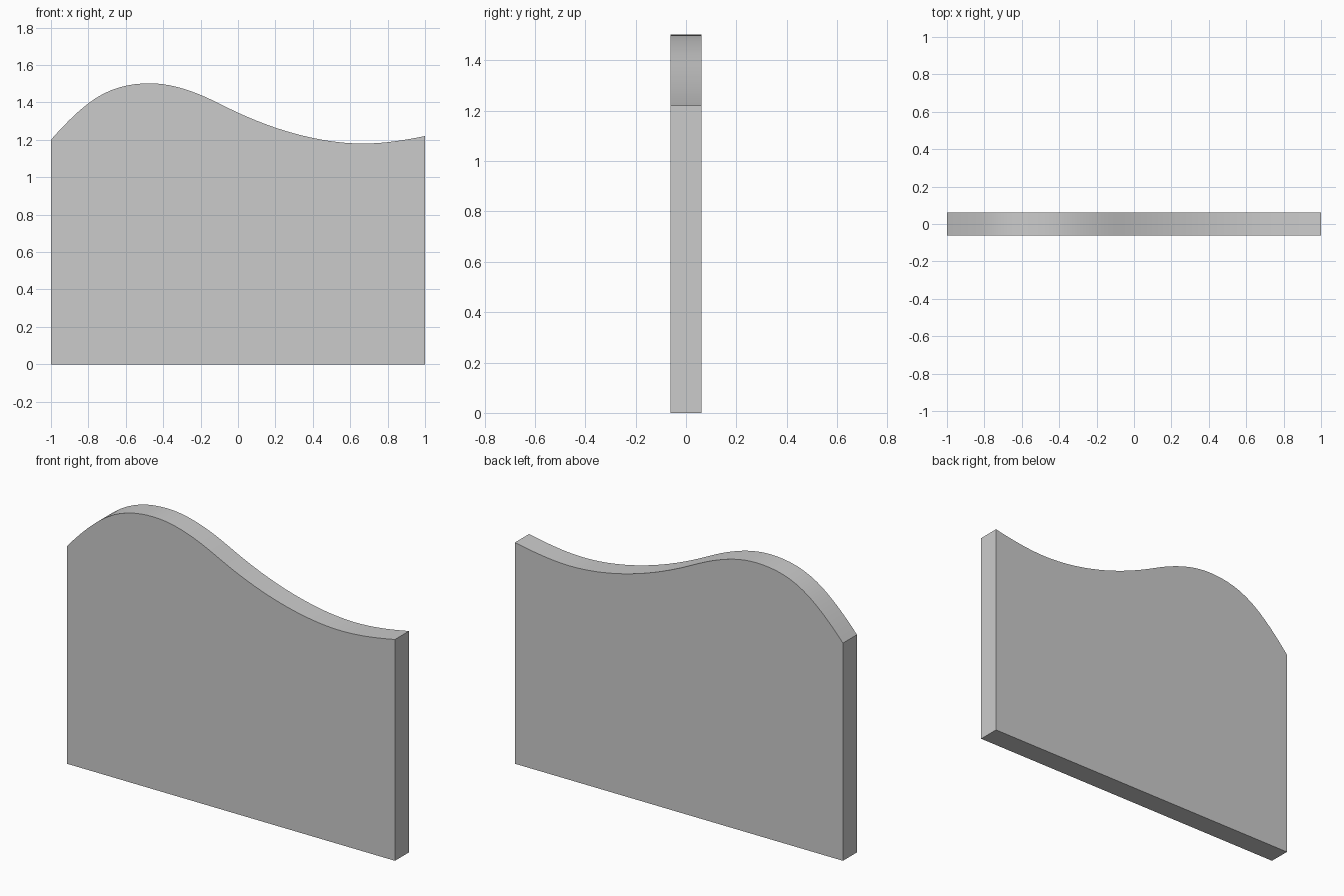
import bpy
import bmesh

if "Cube" in bpy.data.objects:
    bpy.data.objects.remove(bpy.data.objects["Cube"])

HALF_THICK = 0.061
STEPS = 8

# Top edge knots: x, height, slope
KNOTS = [(-1, 1.20, 1.15), (-0.8, 1.395, 0.77), (-0.47, 1.502, 0), (-0.2, 1.44, -0.41),
         (0, 1.345, -0.46), (0.4, 1.21, -0.21), (0.67, 1.18, 0), (1, 1.22, 0.2)]


def hermite(a, b, t):
    """Point on the smooth curve between two knots."""
    h = b[0] - a[0]
    z = ((2*t**3 - 3*t**2 + 1) * a[1] + (t**3 - 2*t**2 + t) * h * a[2]
         + (3*t**2 - 2*t**3) * b[1] + (t**3 - t**2) * h * b[2])
    return a[0] + h * t, z


# Wavy top outline, closed by the straight sides and base
top = [hermite(a, b, i / STEPS) for a, b in zip(KNOTS, KNOTS[1:]) for i in range(STEPS)]
top.append(KNOTS[-1][:2])
outline = [(1, 0), (-1, 0)] + top

# Extrude the outline into a slab
bm = bmesh.new()
face = bm.faces.new([bm.verts.new((x, -HALF_THICK, z)) for x, z in outline])
ext = bmesh.ops.extrude_face_region(bm, geom=[face], use_keep_orig=True)
moved = [g for g in ext["geom"] if isinstance(g, bmesh.types.BMVert)]
bmesh.ops.translate(bm, verts=moved, vec=(0, 2 * HALF_THICK, 0))
bmesh.ops.recalc_face_normals(bm, faces=bm.faces)

mesh = bpy.data.meshes.new("wavy_panel")
bm.to_mesh(mesh)
bm.free()
panel = bpy.data.objects.new("wavy_panel", mesh)
bpy.context.collection.objects.link(panel)

# Smooth top, sharp borders
bpy.context.view_layer.objects.active = panel
panel.select_set(True)
bpy.ops.object.shade_smooth_by_angle()
